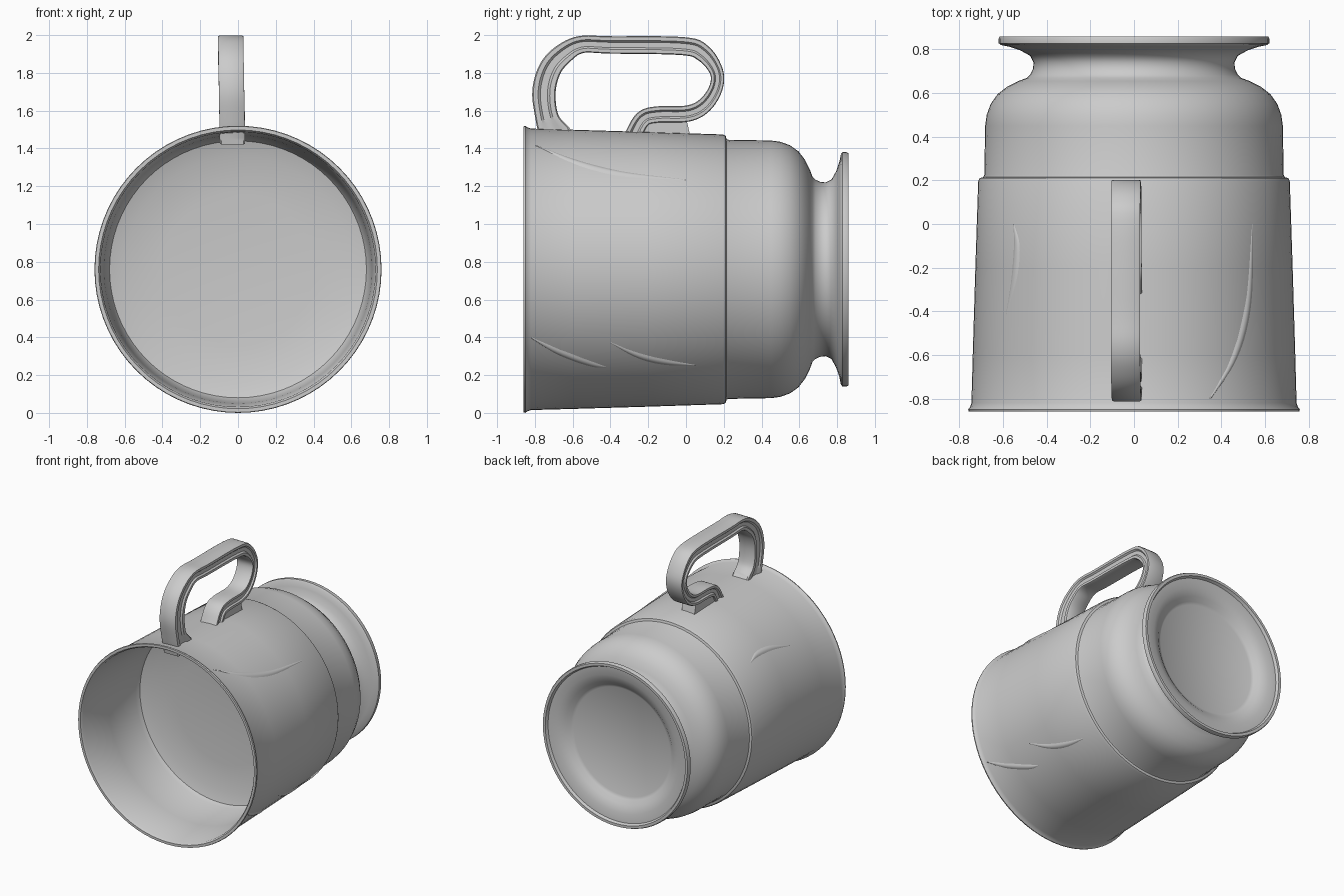
import bpy, bmesh, math
from mathutils import Vector

if "Cube" in bpy.data.objects:
    bpy.data.objects.remove(bpy.data.objects["Cube"])

ZC = 0.76      # height of the mug's axis (it lies along y)
SEG = 72


def finish(bm, name, angle=35):
    bmesh.ops.recalc_face_normals(bm, faces=bm.faces)
    me = bpy.data.meshes.new(name)
    bm.to_mesh(me)
    bm.free()
    ob = bpy.data.objects.new(name, me)
    bpy.context.collection.objects.link(ob)
    bpy.ops.object.select_all(action='DESELECT')
    ob.select_set(True)
    bpy.context.view_layer.objects.active = ob
    bpy.ops.object.shade_smooth_by_angle(angle=math.radians(angle))
    return ob


def lathe(name, profile):
    """Revolve (y, radius) points round the y axis; ends close on the axis."""
    bm = bmesh.new()
    verts = [bm.verts.new((r, y, ZC)) for y, r in profile]
    edges = [bm.edges.new(p) for p in zip(verts, verts[1:])]
    bmesh.ops.spin(bm, geom=verts + edges, cent=(0, 0, ZC), axis=(0, 1, 0),
                   angle=math.tau, steps=SEG)
    bmesh.ops.remove_doubles(bm, verts=bm.verts, dist=0.0004)
    return finish(bm, name)


def smooth_path(pts, n=6):
    """Catmull-Rom interpolation through the points."""
    P = [Vector(p) for p in pts]
    P = [2 * P[0] - P[1]] + P + [2 * P[-1] - P[-2]]
    out = []
    for a, b, c, d in zip(P, P[1:], P[2:], P[3:]):
        for i in range(n):
            t = i / n
            out.append(0.5 * (2 * b + (c - a) * t + (2 * a - 5 * b + 4 * c - d) * t * t
                              + (3 * b - a - 3 * c + d) * t ** 3))
    return out + [P[-2]]


def bridge_rings(bm, rings):
    for r, s in zip(rings, rings[1:]):
        for i in range(len(r)):
            j = (i + 1) % len(r)
            bm.faces.new((r[i], r[j], s[j], s[i]))
    bm.faces.new(rings[0])
    bm.faces.new(rings[-1])


# Mug shell: recessed foot, flared flange, neck, shoulder, step, wall, rim, inside
lathe("mug_body", [
    (0.775, 0), (0.775, 0.41), (0.785, 0.43), (0.81, 0.46), (0.835, 0.52),
    (0.84, 0.585), (0.86, 0.595), (0.86, 0.615), (0.85, 0.62), (0.828, 0.62),
    (0.82, 0.61), (0.812, 0.57), (0.795, 0.52), (0.77, 0.475), (0.74, 0.46),
    (0.71, 0.463), (0.685, 0.475), (0.67, 0.49), (0.655, 0.53), (0.63, 0.58),
    (0.595, 0.625), (0.55, 0.657), (0.50, 0.675), (0.45, 0.682), (0.225, 0.686),
    (0.215, 0.69), (0.21, 0.707), (0.195, 0.714), (-0.2, 0.727), (-0.6, 0.739),
    (-0.82, 0.745), (-0.84, 0.752), (-0.85, 0.76), (-0.86, 0.757),
    (-0.86, 0.738), (-0.845, 0.728), (-0.55, 0.71), (-0.25, 0.695),
    (-0.22, 0.68), (-0.195, 0.60), (-0.175, 0.40), (-0.17, 0)])

# Handle: grooved strap swept along a looping path of (y, z, half thickness)
path = smooth_path([
    (-0.69, 1.46, 0.09), (-0.735, 1.56, 0.062), (-0.752, 1.70, 0.062),
    (-0.72, 1.82, 0.06), (-0.65, 1.90, 0.055), (-0.555, 1.95, 0.046),
    (-0.40, 1.948, 0.046), (-0.02, 1.942, 0.048), (0.09, 1.905, 0.046),
    (0.16, 1.81, 0.036), (0.158, 1.72, 0.036), (0.10, 1.63, 0.04),
    (0.01, 1.585, 0.043), (-0.15, 1.58, 0.043), (-0.23, 1.555, 0.043),
    (-0.285, 1.46, 0.045)])
half = [(-0.9, 0.067), (-0.5, 0.067), (-0.3, 0.056), (0.3, 0.056), (0.5, 0.067), (0.9, 0.067)]
section = [(-1, 0.058)] + half + [(1, 0.058)]
section += [(n, -x) for n, x in reversed(section)]
bm = bmesh.new()
rings = []
for i, p in enumerate(path):
    t = (path[min(i + 1, len(path) - 1)] - path[max(i - 1, 0)])
    t = Vector((t.x, t.y)).normalized()
    cx = -0.03 - 0.02 * (p.y - 1.5)
    rings.append([bm.verts.new((cx + x, p.x - t.y * n * p.z, p.y + t.x * n * p.z))
                  for n, x in section])
bridge_rings(bm, rings)
finish(bm, "handle", 40)

# Web closing the gap under the handle's lower curl
bm = bmesh.new()
bmesh.ops.create_cube(bm, size=1)
for v in bm.verts:
    v.co = Vector((-0.032 + v.co.x * 0.11, -0.11 + v.co.y * (0.22 if v.co.z > 0 else 0.27),
                   1.51 + v.co.z * 0.11))
finish(bm, "handle_foot")


# Shallow embossed sweeps on the wall, given as (y, angle above +x in degrees)
def ridge(name, pts):
    bm = bmesh.new()
    path = smooth_path([(y, a, 0) for y, a in pts])
    rings = []
    for i, p in enumerate(path):
        s = math.sin(math.pi * i / (len(path) - 1))
        R = 0.721 - 0.03 * p.x
        ring = []
        for da, h in ((-2.6, -0.006), (-1.0, 0.004), (0, 0.007), (1.0, 0.004), (2.6, -0.006)):
            a = math.radians(p.y + da * (0.2 + 0.8 * s))
            r = R + (h * s if h > 0 else h)
            ring.append(bm.verts.new((r * math.cos(a), p.x, ZC + r * math.sin(a))))
        rings.append(ring)
    bridge_rings(bm, rings)
    finish(bm, name, 60)


ridge("ridge_upper_right", [(-0.80, 62), (-0.6, 51), (-0.35, 44), (0.0, 41)])
ridge("ridge_lower_front", [(-0.82, -29), (-0.68, -36), (-0.5, -43), (-0.42, -45)])
ridge("ridge_lower_back", [(-0.40, -32), (-0.25, -39), (-0.1, -43), (0.05, -45)])
ridge("ridge_upper_left", [(-0.42, 143), (-0.25, 139), (-0.1, 138), (0.0, 140)])
